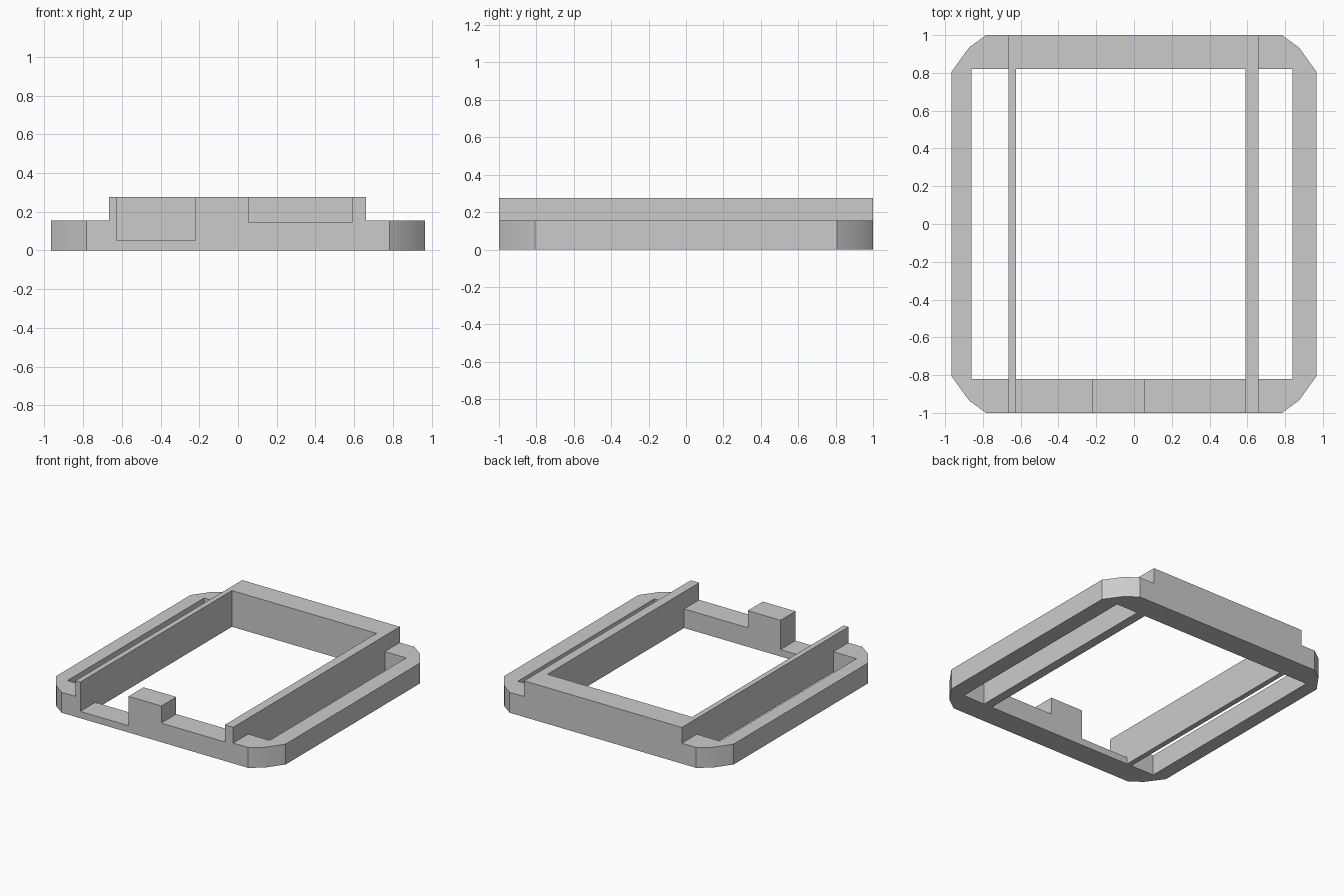
import bpy
import bmesh

cube = bpy.data.objects.get("Cube")
if cube:
    bpy.data.objects.remove(cube, do_unlink=True)

# Single matte grey
grey = bpy.data.materials.new("matte grey")
grey.use_nodes = True
grey.diffuse_color = (0.6, 0.6, 0.6, 1)
grey.node_tree.nodes["Principled BSDF"].inputs["Base Color"].default_value = (0.6, 0.6, 0.6, 1)

FRAME_TOP, WALL_TOP = 0.155, 0.275
WALL_LEFT, WALL_RIGHT = -0.665, 0.66      # outer faces of the long walls
OPEN_LEFT, OPEN_RIGHT = -0.625, 0.59      # inner faces of the long walls
OPEN_Y = 0.82


def prism(name, outline, z0, z1):
    """Extrude a flat outline between two heights."""
    bm = bmesh.new()
    face = bm.faces.new([bm.verts.new((x, y, z0)) for x, y in outline])
    top = bmesh.ops.extrude_face_region(bm, geom=[face])["geom"]
    for v in top:
        if isinstance(v, bmesh.types.BMVert):
            v.co.z = z1
    bmesh.ops.recalc_face_normals(bm, faces=bm.faces)
    mesh = bpy.data.meshes.new(name)
    bm.to_mesh(mesh)
    bm.free()
    mesh.materials.append(grey)
    obj = bpy.data.objects.new(name, mesh)
    bpy.context.collection.objects.link(obj)
    return obj


def block(name, x0, x1, y0, y1, z0, z1):
    return prism(name, [(x0, y0), (x1, y0), (x1, y1), (x0, y1)], z0, z1)


def combine(target, tool, operation):
    """Apply a boolean and discard the tool."""
    mod = target.modifiers.new(operation, "BOOLEAN")
    mod.operation, mod.solver, mod.object = operation, "EXACT", tool
    bpy.context.view_layer.objects.active = target
    bpy.ops.object.modifier_apply(modifier=mod.name)
    bpy.data.objects.remove(tool, do_unlink=True)


# Low plate with faceted round corners
corner = [(0.965, 0.807), (0.873, 0.935), (0.783, 1.0)]
outline = (corner + [(-x, y) for x, y in reversed(corner)]
           + [(-x, -y) for x, y in corner] + [(x, -y) for x, y in reversed(corner)])
frame = prism("tray_frame", outline, 0, FRAME_TOP)

# Raised middle section
combine(frame, block("raised_section", WALL_LEFT, WALL_RIGHT, -1, 1, 0, WALL_TOP), "UNION")

# Main opening and the two side slots
for x0, x1 in ((OPEN_LEFT, OPEN_RIGHT), (-0.86, WALL_LEFT), (WALL_RIGHT, 0.84)):
    combine(frame, block("opening_cutter", x0, x1, -OPEN_Y, OPEN_Y, -0.1, 0.4), "DIFFERENCE")

# Deep and shallow front notches, leaving a square tab between them
for x0, x1, floor in ((OPEN_LEFT, -0.22, 0.052), (0.055, OPEN_RIGHT, 0.145)):
    combine(frame, block("notch_cutter", x0, x1, -1.1, -0.7, floor, 0.4), "DIFFERENCE")

# Soft corners, crisp edges elsewhere
bpy.ops.object.select_all(action="DESELECT")
frame.select_set(True)
bpy.context.view_layer.objects.active = frame
bpy.ops.object.shade_smooth_by_angle(angle=0.5)
